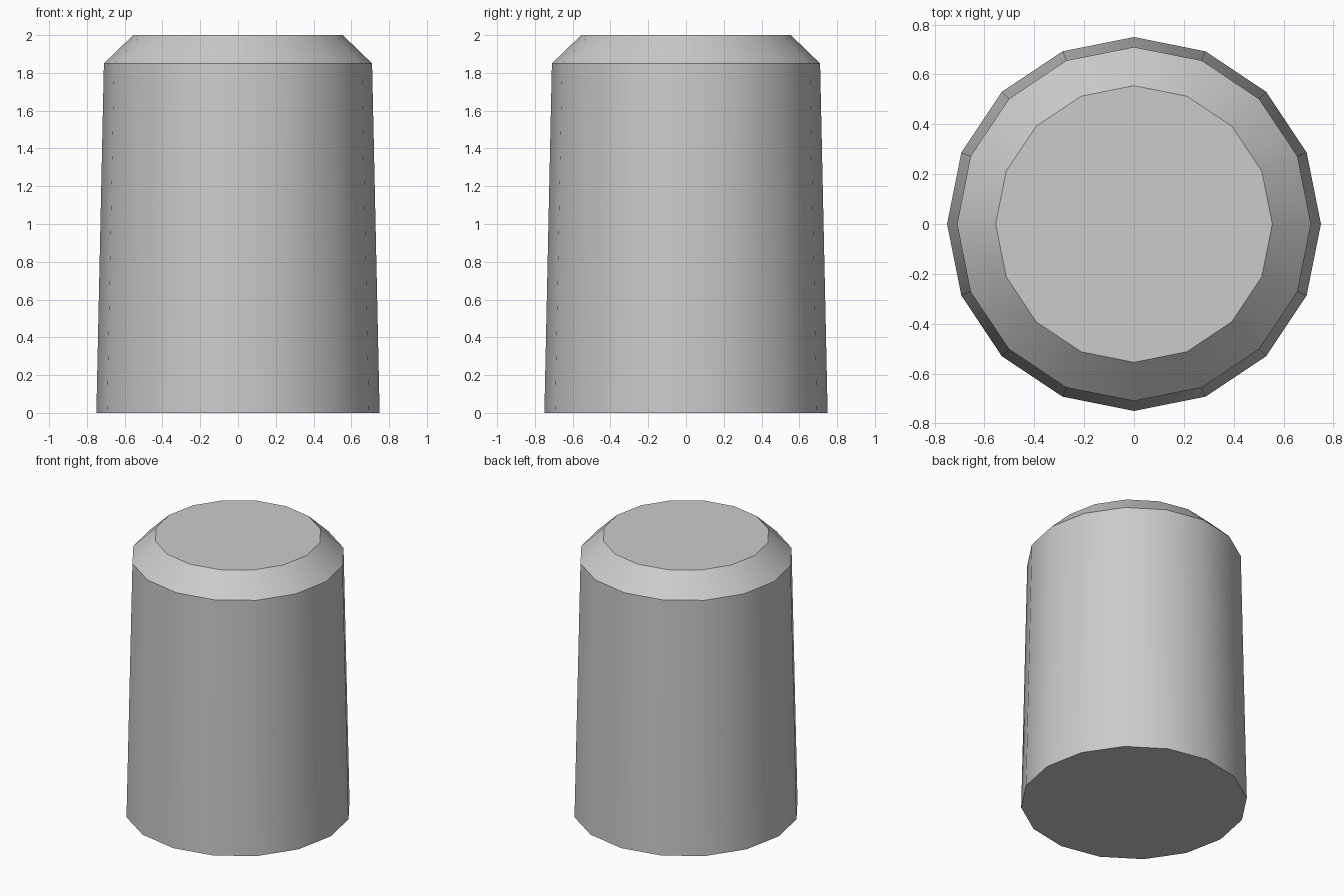
import bpy, bmesh
from math import cos, sin, pi

if "Cube" in bpy.data.objects:
    bpy.data.objects.remove(bpy.data.objects["Cube"])

SIDES = 16
# (radius, height): base, shoulder, bevelled top
PROFILE = [(0.75, 0.0), (0.71, 1.85), (0.555, 2.0)]

bm = bmesh.new()
rings = [[bm.verts.new((r * cos(2 * pi * i / SIDES), r * sin(2 * pi * i / SIDES), z))
          for i in range(SIDES)] for r, z in PROFILE]

# tapered wall and bevel
for low, high in zip(rings, rings[1:]):
    for i in range(SIDES):
        j = (i + 1) % SIDES
        bm.faces.new((low[i], low[j], high[j], high[i]))

# bottom and top caps
bm.faces.new(rings[0][::-1])
bm.faces.new(rings[-1])

mesh = bpy.data.meshes.new("tapered_post")
bm.to_mesh(mesh)
bm.free()
post = bpy.data.objects.new("tapered_post", mesh)
bpy.context.collection.objects.link(post)

# smooth wall, crisp rims
bpy.context.view_layer.objects.active = post
post.select_set(True)
bpy.ops.object.shade_smooth_by_angle(angle=pi / 6)
